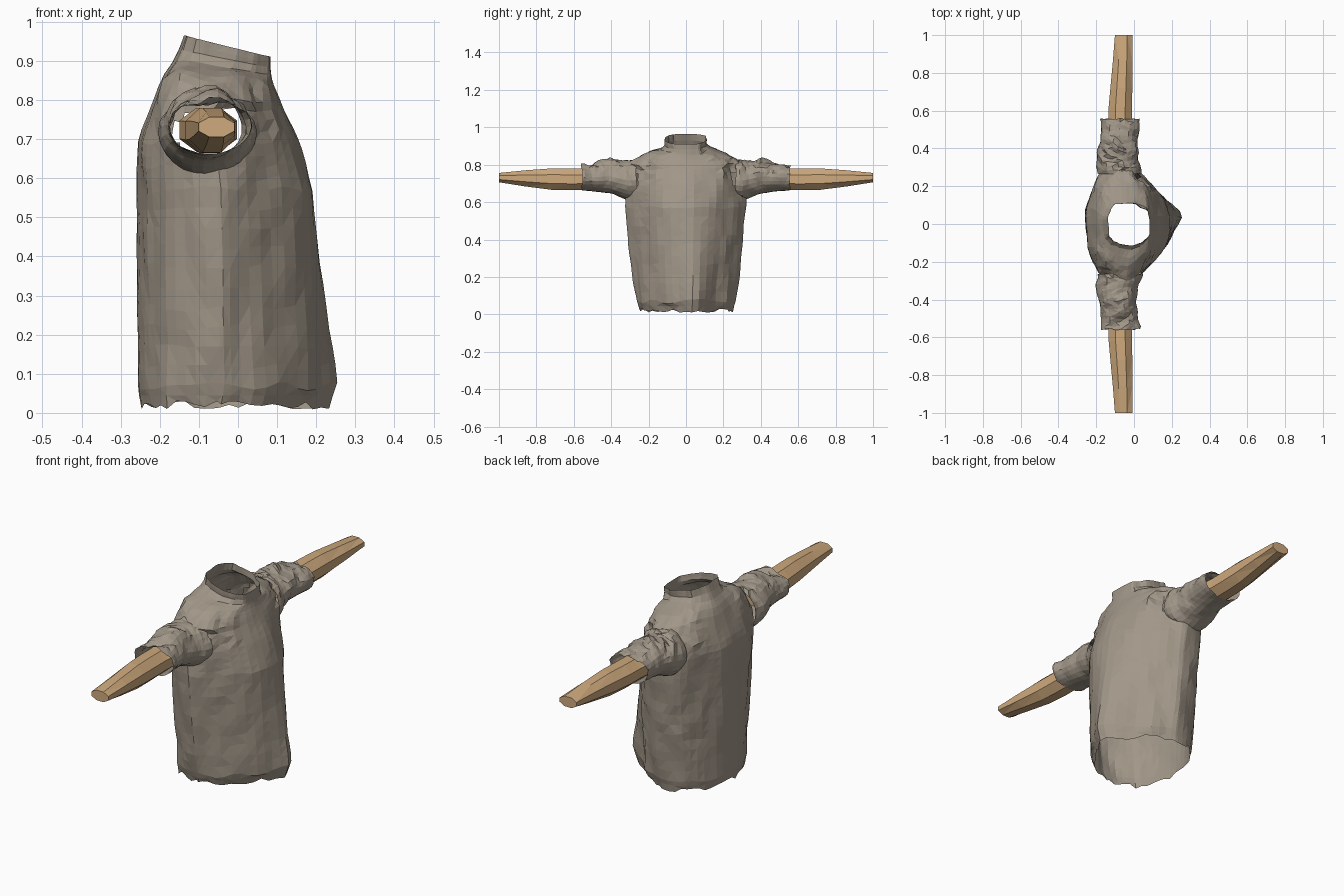
import bpy, bmesh, math, random
from mathutils import Vector, noise

if "Cube" in bpy.data.objects:
    bpy.data.objects.remove(bpy.data.objects["Cube"])

random.seed(4)


def material(name, rgb):
    m = bpy.data.materials.new(name)
    m.diffuse_color = (*rgb, 1)
    m.use_nodes = True
    m.node_tree.nodes["Principled BSDF"].inputs["Base Color"].default_value = m.diffuse_color
    return m


cloth = material("grey brown cloth", (0.36, 0.31, 0.25))
skin = material("tan skin", (0.62, 0.40, 0.205))


def lerp_rows(rows, t):
    """Interpolate table rows by their first value."""
    for a, b in zip(rows, rows[1:]):
        if a[0] <= t <= b[0]:
            f = (t - a[0]) / (b[0] - a[0])
            return [p + (q - p) * f for p, q in zip(a, b)]
    return rows[-1]


def loft(bm, rings, cap=False):
    vs = [[bm.verts.new(p) for p in r] for r in rings]
    n = len(rings[0])
    for a, b in zip(vs, vs[1:]):
        for i in range(n):
            j = (i + 1) % n
            bm.faces.new((a[i], a[j], b[j], b[i]))
    if cap:
        bm.faces.new(vs[0][::-1])
        bm.faces.new(vs[-1])


def finish(bm, name, mat):
    bmesh.ops.recalc_face_normals(bm, faces=bm.faces)
    bmesh.ops.triangulate(bm, faces=bm.faces)
    me = bpy.data.meshes.new(name)
    bm.to_mesh(me)
    bm.free()
    me.materials.append(mat)
    ob = bpy.data.objects.new(name, me)
    bpy.context.collection.objects.link(ob)
    return ob


def spow(v, e):
    return math.copysign(abs(v) ** e, v)


# Shirt body: z, x min, x max, half width in y, tilt, +x roundness exponent
BODY = [(0.022, -0.248, 0.18, 0.25, 0, 1.5), (0.07, -0.255, 0.207, 0.265, 0, 1.6),
        (0.2, -0.257, 0.205, 0.283, 0, 1.7), (0.4, -0.257, 0.20, 0.303, 0, 1.7),
        (0.57, -0.257, 0.192, 0.322, 0, 1.7), (0.65, -0.256, 0.166, 0.322, 0, 1.5),
        (0.70, -0.253, 0.149, 0.320, 0, 1.4), (0.75, -0.235, 0.126, 0.317, 0, 1.35),
        (0.80, -0.215, 0.106, 0.308, 0.02, 1.3), (0.835, -0.20, 0.093, 0.275, 0.05, 1.2),
        (0.86, -0.185, 0.088, 0.215, 0.1, 1.0), (0.88, -0.165, 0.086, 0.13, 0.17, 0.85),
        (0.905, -0.150, 0.083, 0.107, 0.2, 0.75), (0.938, -0.137, 0.082, 0.108, 0.25, 0.7)]
levels = [0.022, 0.045, 0.07] + [0.07 + 0.05 * i for i in range(1, 11)]
levels += [0.60, 0.63, 0.66, 0.69, 0.72, 0.75, 0.775, 0.80, 0.82, 0.835,
           0.85, 0.86, 0.87, 0.88, 0.905, 0.92, 0.938]
N = 48
rings = []
for z in levels:
    _, x0, x1, hy, tilt, e = lerp_rows(BODY, z)
    cx = (x0 + x1) / 2 - (0.02 if z < 0.8 else 0)
    low = max(0, 1 - z / 0.5)
    ring = []
    for i in range(N):
        a = 2 * math.pi * i / N
        c, s = math.cos(a), math.sin(a)
        # rounded belly towards -x, tapering towards +x, squarish collar
        x = cx + (spow(c, e) * (x1 - cx) if c > 0 else spow(c, min(e, 0.9)) * (cx - x0))
        y = spow(s, min(1, e)) * hy
        # fold that sticks out of the hem at +x
        dz = (a + math.pi) % (2 * math.pi) - math.pi
        x += 0.064 * low * math.exp(-((dz - 0.19) / 0.24) ** 2)
        # vertical folds, small creases, bunching on the shoulders
        d = 0.012 * noise.noise(Vector((c * 3, s * 3, z * 1.2)))
        d += 0.009 * noise.noise(Vector((x * 14, y * 14, z * 9)))
        d *= 1 - abs(c) ** 8 * 0.5
        zz = z - tilt * (x + 0.03)
        if z == levels[0]:
            zz += random.uniform(-0.014, 0.010)
        elif 0.07 <= z < 0.9:
            zz += 0.02 * noise.noise(Vector((x * 9, y * 9, z * 6)))
        if z > 0.69 and abs(y) > 0.13:
            d += 0.014 * noise.noise(Vector((x * 18, y * 26, z * 22)))
        ring.append(Vector((x + c * d, y + s * d, zz)))
    rings.append(ring)
bm = bmesh.new()
loft(bm, rings)
# open the armholes
hole = []
for f in bm.faces:
    p = f.calc_center_median()
    if abs(p.y) > 0.17 and ((p.x + 0.07) / 0.098) ** 2 + ((p.z - 0.715) / 0.07) ** 2 < 1:
        hole.append(f)
bmesh.ops.delete(bm, geom=hole, context='FACES')
finish(bm, "shirt_body", cloth)

# Sleeves: distance along y, centre x, centre z, radius x, radius z
SLEEVE = [(0.265, -0.076, 0.718, 0.118, 0.106), (0.305, -0.082, 0.715, 0.118, 0.108),
          (0.34, -0.090, 0.722, 0.110, 0.100), (0.40, -0.086, 0.737, 0.102, 0.090),
          (0.45, -0.080, 0.736, 0.097, 0.083),
          (0.50, -0.077, 0.732, 0.100, 0.073), (0.558, -0.074, 0.731, 0.104, 0.069)]
# Arms: same layout
ARM = [(0.42, -0.076, 0.724, 0.074, 0.056), (0.55, -0.073, 0.722, 0.062, 0.057),
       (0.62, -0.072, 0.722, 0.062, 0.058), (0.72, -0.067, 0.723, 0.058, 0.057),
       (0.86, -0.060, 0.727, 0.052, 0.043), (1.0, -0.055, 0.731, 0.046, 0.025)]

for side, label in ((1, "left"), (-1, "right")):
    rings, steps, n = [], 16, 24
    for k in range(steps + 1):
        t = 0.265 + (0.558 - 0.265) * k / steps
        _, cx, cz, rx, rz = lerp_rows(SLEEVE, t)
        ring = []
        for i in range(n):
            a = 2 * math.pi * i / n
            c, s = math.cos(a), math.sin(a)
            # bunched folds, strongest on top
            w = 0.55 + 0.45 * s
            d = 0.022 * w * noise.noise(Vector((c * 1.5, t * 24 + c * 2, s * 1.5 + side * 5)))
            y = t + 0.012 * noise.noise(Vector((c * 3, t * 20, s * 3 + 7)))
            if k == steps:
                y = t + random.uniform(-0.006, 0.004)
            ring.append(Vector((cx + c * (rx + d), side * y, cz + s * (rz + d))))
        rings.append(ring)
    bm = bmesh.new()
    loft(bm, rings)
    finish(bm, label + "_sleeve", cloth)

    rings = []
    for t, cx, cz, rx, rz in ARM:
        ring = []
        for i in range(8):
            a = 2 * math.pi * (i + 0.5) / 8
            ring.append(Vector((cx + rx * math.cos(a) / 0.924, side * t,
                                cz + rz * math.sin(a) / 0.924)))
        rings.append(ring)
    bm = bmesh.new()
    loft(bm, rings, cap=True)
    finish(bm, label + "_arm", skin)
